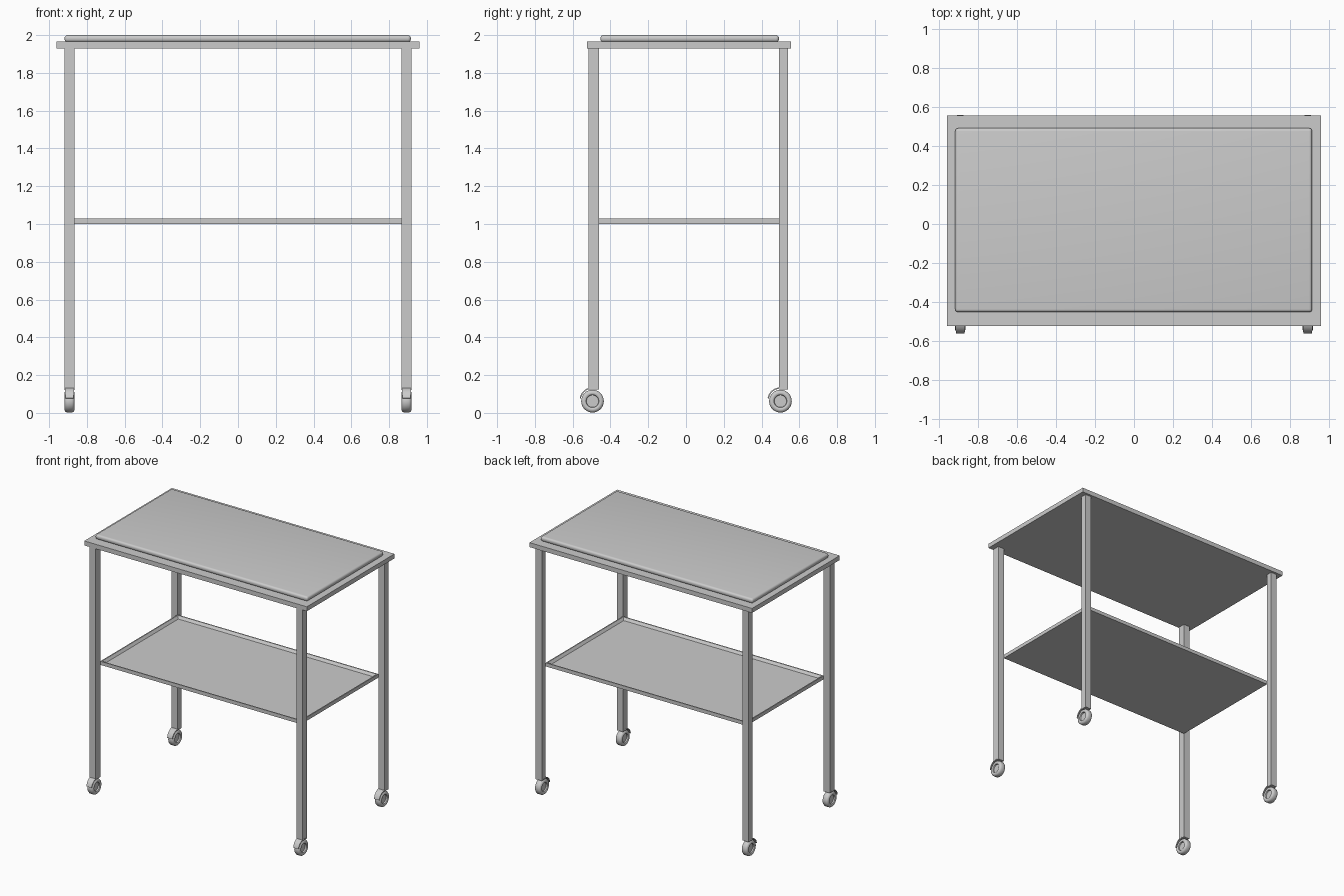
import bpy, bmesh, math

if "Cube" in bpy.data.objects:
    bpy.data.objects.remove(bpy.data.objects["Cube"])


def new_object(name, bm, smooth=False):
    bmesh.ops.recalc_face_normals(bm, faces=bm.faces)
    mesh = bpy.data.meshes.new(name)
    bm.to_mesh(mesh)
    bm.free()
    ob = bpy.data.objects.new(name, mesh)
    bpy.context.collection.objects.link(ob)
    if smooth:
        bpy.ops.object.select_all(action='DESELECT')
        ob.select_set(True)
        bpy.context.view_layer.objects.active = ob
        bpy.ops.object.shade_smooth_by_angle(angle=math.radians(40))
    return ob


def box_bm(x0, x1, y0, y1, z0, z1):
    bm = bmesh.new()
    bmesh.ops.create_cube(bm, size=1)
    for v in bm.verts:
        v.co.x = x1 if v.co.x > 0 else x0
        v.co.y = y1 if v.co.y > 0 else y0
        v.co.z = z1 if v.co.z > 0 else z0
    return bm


def wheel(name, cx, cy, cz):
    # Closed lathe profile (axial position, radius): tyre, recessed hub disc
    half = [(.026, .048), (.026, .040), (.022, .034), (.012, .032), (.012, 0)]
    tyre = [(-.021, .056), (-.014, .060), (.014, .060), (.021, .056)]
    prof = [(-a, r) for a, r in reversed(half)] + tyre + half
    bm = bmesh.new()
    vs = [bm.verts.new((cx + a, cy + r, cz)) for a, r in prof]
    es = [bm.edges.new(p) for p in zip(vs, vs[1:])]
    bmesh.ops.spin(bm, geom=vs + es, cent=(cx, cy, cz), axis=(1, 0, 0),
                   angle=math.tau, steps=32)
    bmesh.ops.remove_doubles(bm, verts=bm.verts, dist=1e-5)
    new_object(name, bm, True)


def fender(name, cx, cy, cz):
    # Thin curved guard over the front of the wheel, narrowing to its tip
    bm = bmesh.new()
    rings, n = [], 12
    for i in range(n + 1):
        t = i / n
        ang = math.radians(80 + 90 * t)
        w = .0275 - .006 * t
        rings.append([bm.verts.new((cx + s * w, cy + r * math.cos(ang),
                                    cz + r * math.sin(ang)))
                      for s, r in ((-1, .062), (1, .062), (1, .069), (-1, .069))])
    for a, b in zip(rings, rings[1:]):
        for k in range(4):
            bm.faces.new((a[k], a[k - 1], b[k - 1], b[k]))
    bm.faces.new(rings[0])
    bm.faces.new(rings[-1])
    new_object(name, bm, True)


# Table top and rounded pad
new_object("table_top", box_bm(-.96, .96, -.523, .557, 1.93, 1.965))
bm = box_bm(-.918, .915, -.453, .492, 1.963, 2.0)
bmesh.ops.bevel(bm, geom=list(bm.edges), offset=.016, segments=5,
                profile=.5, affect='EDGES')
new_object("top_pad", bm, True)

# Lower tray with raised rim
bm = box_bm(-.866, .866, -.46, .492, 1.0, 1.028)
bm.normal_update()
top = max(bm.faces, key=lambda f: f.normal.z)
bmesh.ops.inset_region(bm, faces=[top], thickness=.012)
bmesh.ops.inset_region(bm, faces=[top], thickness=.02, depth=-.02)
new_object("lower_tray", bm)

# Legs and casters
for side, sx in (("left", -1), ("right", 1)):
    for end, y0, y1, wy in (("front", -.516, -.46, -.495), ("back", .492, .54, .5)):
        x0, x1 = sorted((sx * .918, sx * .866))
        new_object(f"{end}_{side}_leg", box_bm(x0, x1, y0, y1, .125, 1.93))
        wheel(f"{end}_{side}_wheel", sx * .892, wy, .062)
        fender(f"{end}_{side}_wheel_guard", sx * .892, wy, .066)
